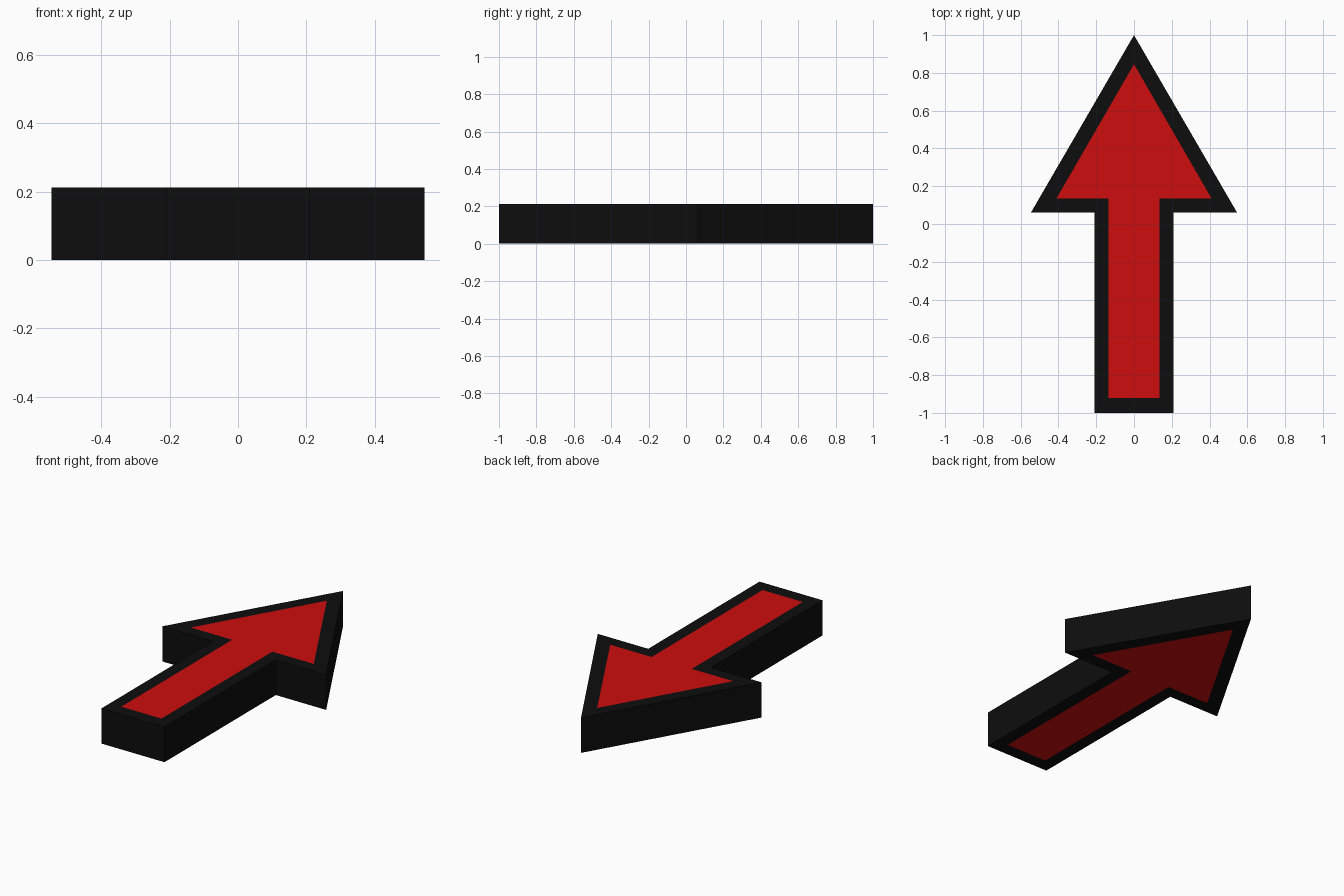
import bpy
import bmesh

HEIGHT = 0.212
# Right half of each outline, from the tip down to the tail
RIM_HALF = [(0.546, 0.06), (0.21, 0.06), (0.21, -1.0)]
FACE_HALF = [(0.41, 0.136), (0.134, 0.136), (0.134, -0.92)]

cube = bpy.data.objects.get("Cube")
if cube:
    bpy.data.objects.remove(cube, do_unlink=True)


def make_material(name, colour):
    mat = bpy.data.materials.new(name)
    mat.use_nodes = True
    mat.diffuse_color = colour
    bsdf = next(n for n in mat.node_tree.nodes if n.type == 'BSDF_PRINCIPLED')
    bsdf.inputs["Base Color"].default_value = colour
    return mat


def mirrored(tip_y, half):
    # Clockwise outline: tip, right side, then the mirrored left side
    return [(0, tip_y)] + half + [(-x, y) for x, y in reversed(half)]


bm = bmesh.new()


def ring(outline, z):
    return [bm.verts.new((x, y, z)) for x, y in outline]


def bridge(a, b):
    for i in range(len(a)):
        j = (i + 1) % len(a)
        bm.faces.new((a[i], a[j], b[j], b[i]))


rim = mirrored(1.0, RIM_HALF)
panel = mirrored(0.846, FACE_HALF)

# Flat border and coloured panel on the bottom and the top
edges = []
for z in (0, HEIGHT):
    outer, inner = ring(rim, z), ring(panel, z)
    bridge(outer, inner)
    bm.faces.new(inner).material_index = 1
    edges.append(outer)

# Side walls
bridge(edges[0], edges[1])
bmesh.ops.recalc_face_normals(bm, faces=bm.faces[:])

mesh = bpy.data.meshes.new("arrow")
bm.to_mesh(mesh)
bm.free()
mesh.materials.append(make_material("black", (0.004, 0.004, 0.004, 1)))
mesh.materials.append(make_material("red", (0.61, 0.004, 0.004, 1)))
arrow = bpy.data.objects.new("arrow", mesh)
bpy.context.collection.objects.link(arrow)
